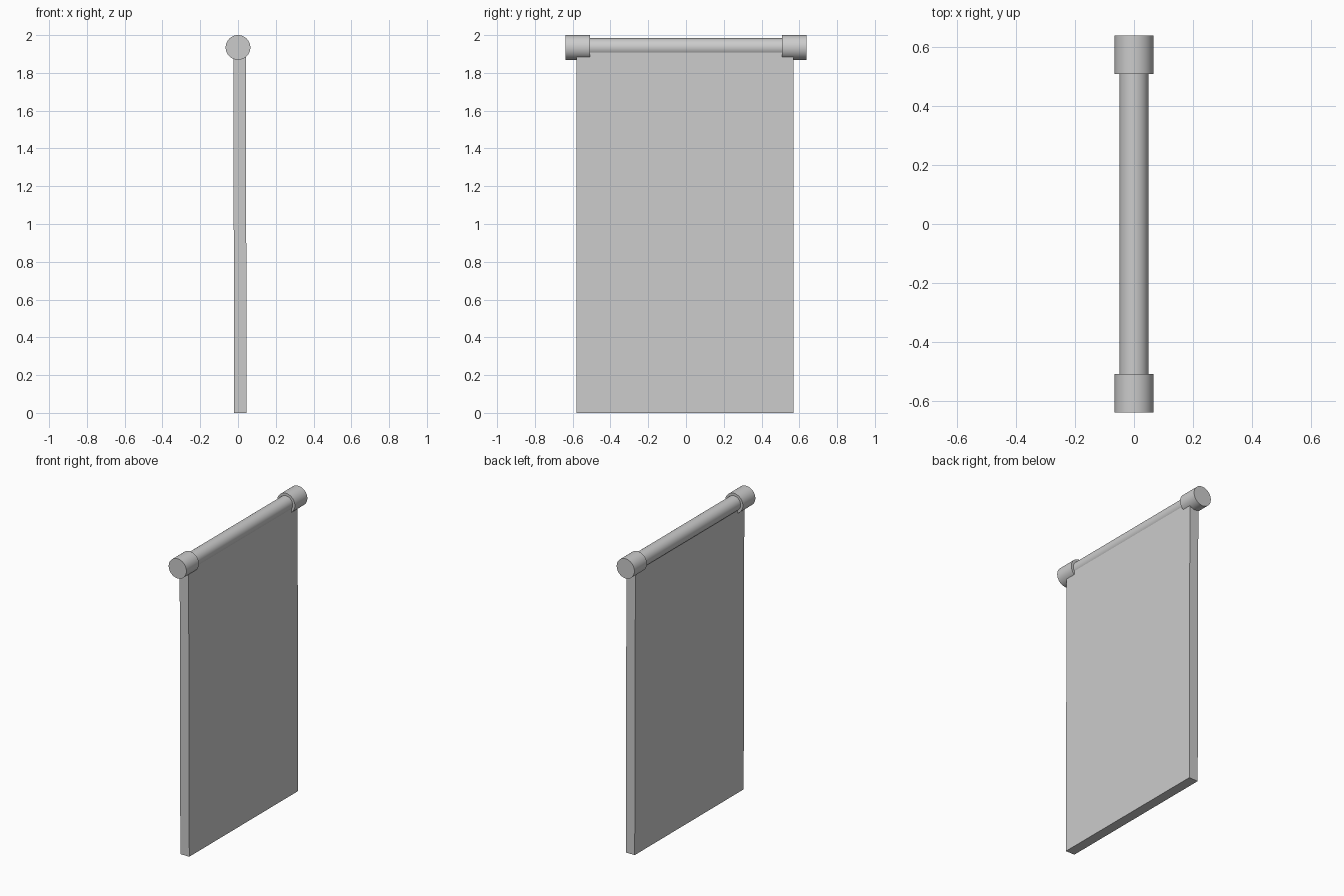
import bpy
import bmesh
import math

cube = bpy.data.objects.get("Cube")
if cube:
    bpy.data.objects.remove(cube, do_unlink=True)

grey = bpy.data.materials.new("plain_grey")
grey.use_nodes = True
colour = (0.6, 0.6, 0.6, 1)
grey.diffuse_color = colour
grey.node_tree.nodes["Principled BSDF"].inputs["Base Color"].default_value = colour

AXIS_Z = 1.9345


def cylinder_y(name, radius, y0, y1):
    """Smooth cylinder lying along y at the height of the rod."""
    bpy.ops.mesh.primitive_cylinder_add(
        vertices=48, radius=radius, depth=y1 - y0,
        location=(0, (y0 + y1) / 2, AXIS_Z), rotation=(math.pi / 2, 0, 0))
    obj = bpy.context.object
    obj.name = name
    obj.data.materials.append(grey)
    bpy.ops.object.shade_smooth_by_angle(angle=math.radians(35))
    return obj


# Rod and its two end caps
cylinder_y("rod", 0.049, -0.55, 0.55)
cylinder_y("front_end_cap", 0.0655, -0.638, -0.507)
cylinder_y("back_end_cap", 0.0655, 0.507, 0.638)

# Hanging panel, leaning very slightly, its top edge hidden inside the rod
bm = bmesh.new()
profile = [(-0.020, 0), (0.046, 0), (0.041, AXIS_Z), (-0.025, AXIS_Z)]
face = bm.faces.new([bm.verts.new((x, -0.58, z)) for x, z in profile])
side = bmesh.ops.extrude_face_region(bm, geom=[face])["geom"]
bmesh.ops.translate(bm, vec=(0, 1.15, 0),
                    verts=[v for v in side if isinstance(v, bmesh.types.BMVert)])
bmesh.ops.recalc_face_normals(bm, faces=bm.faces[:])
mesh = bpy.data.meshes.new("hanging_panel")
bm.to_mesh(mesh)
bm.free()
mesh.materials.append(grey)
panel = bpy.data.objects.new("hanging_panel", mesh)
bpy.context.collection.objects.link(panel)
